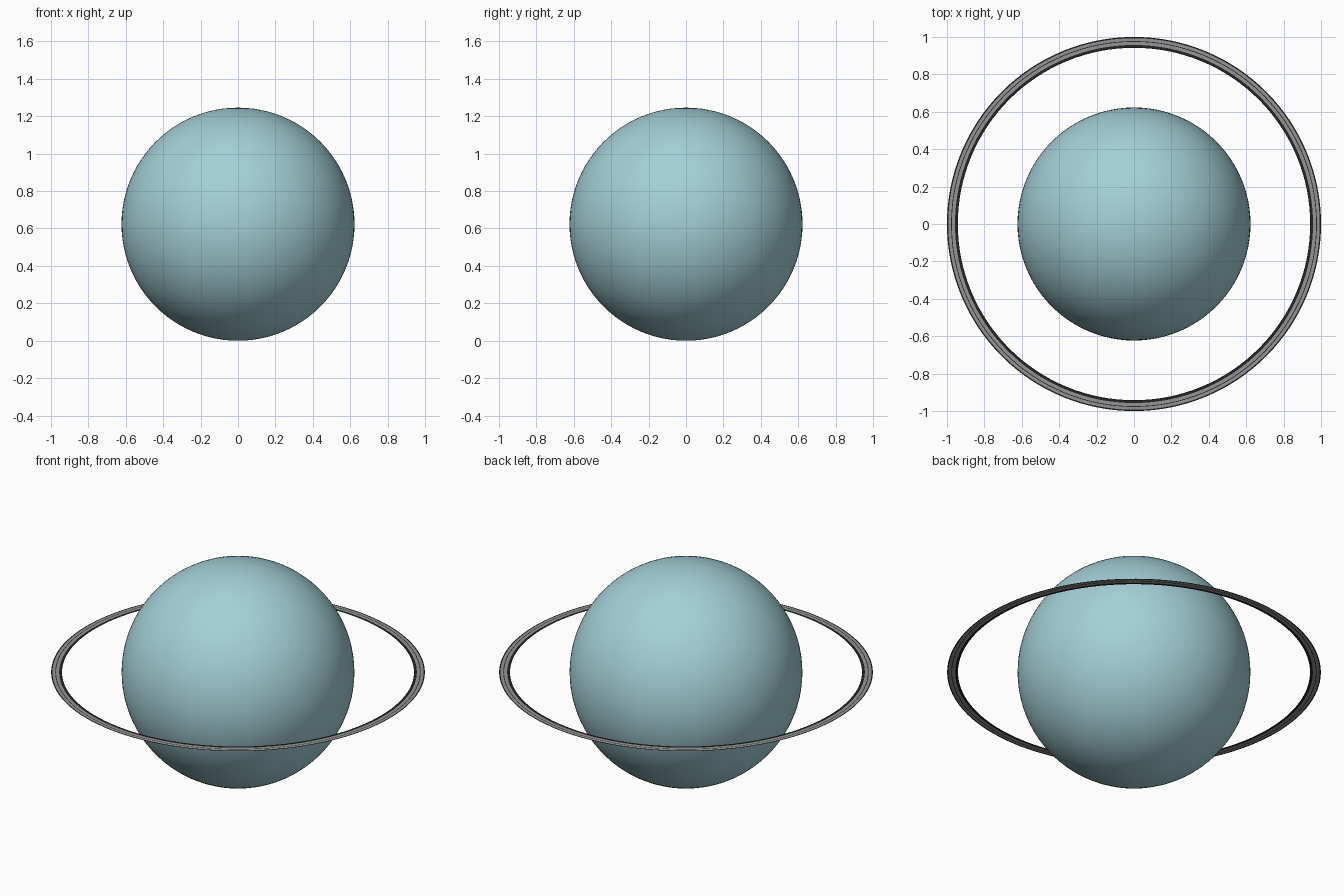
import bpy, bmesh, math

if "Cube" in bpy.data.objects:
    bpy.data.objects.remove(bpy.data.objects["Cube"])

R = 0.623      # globe radius
SEG = 128      # ring segments


def material(name, rgb):
    m = bpy.data.materials.new(name)
    m.diffuse_color = (*rgb, 1)
    m.use_nodes = True
    m.node_tree.nodes["Principled BSDF"].inputs["Base Color"].default_value = m.diffuse_color
    return m


pale_cyan = material("pale cyan", (0.37, 0.63, 0.68))
ring_grey = material("ring grey", (0.30, 0.30, 0.30))
ring_dark = material("ring dark", (0.018, 0.017, 0.017))

# Globe
bpy.ops.mesh.primitive_uv_sphere_add(segments=96, ring_count=48, radius=R,
                                     location=(0, 0, R))
globe = bpy.context.object
globe.name = "globe"
globe.data.materials.append(pale_cyan)
bpy.ops.object.shade_smooth()

# Flat ring of concentric bands: dark inner band, grey middle, dark rim
radii = [0.942, 0.957, 0.974, 0.978, 0.993, 1.0]
band_material = [1, 0, 1, 0, 1]
bm = bmesh.new()
loops = [[bm.verts.new((r * math.cos(2 * math.pi * i / SEG),
                        r * math.sin(2 * math.pi * i / SEG), 0))
          for i in range(SEG)] for r in radii]
for k, mat in enumerate(band_material):
    a, b = loops[k], loops[k + 1]
    for i in range(SEG):
        j = (i + 1) % SEG
        face = bm.faces.new((a[i], b[i], b[j], a[j]))
        face.material_index = mat
mesh = bpy.data.meshes.new("ring")
bm.to_mesh(mesh)
bm.free()
mesh.materials.append(ring_grey)
mesh.materials.append(ring_dark)
ring = bpy.data.objects.new("ring", mesh)
ring.location.z = R
bpy.context.collection.objects.link(ring)
